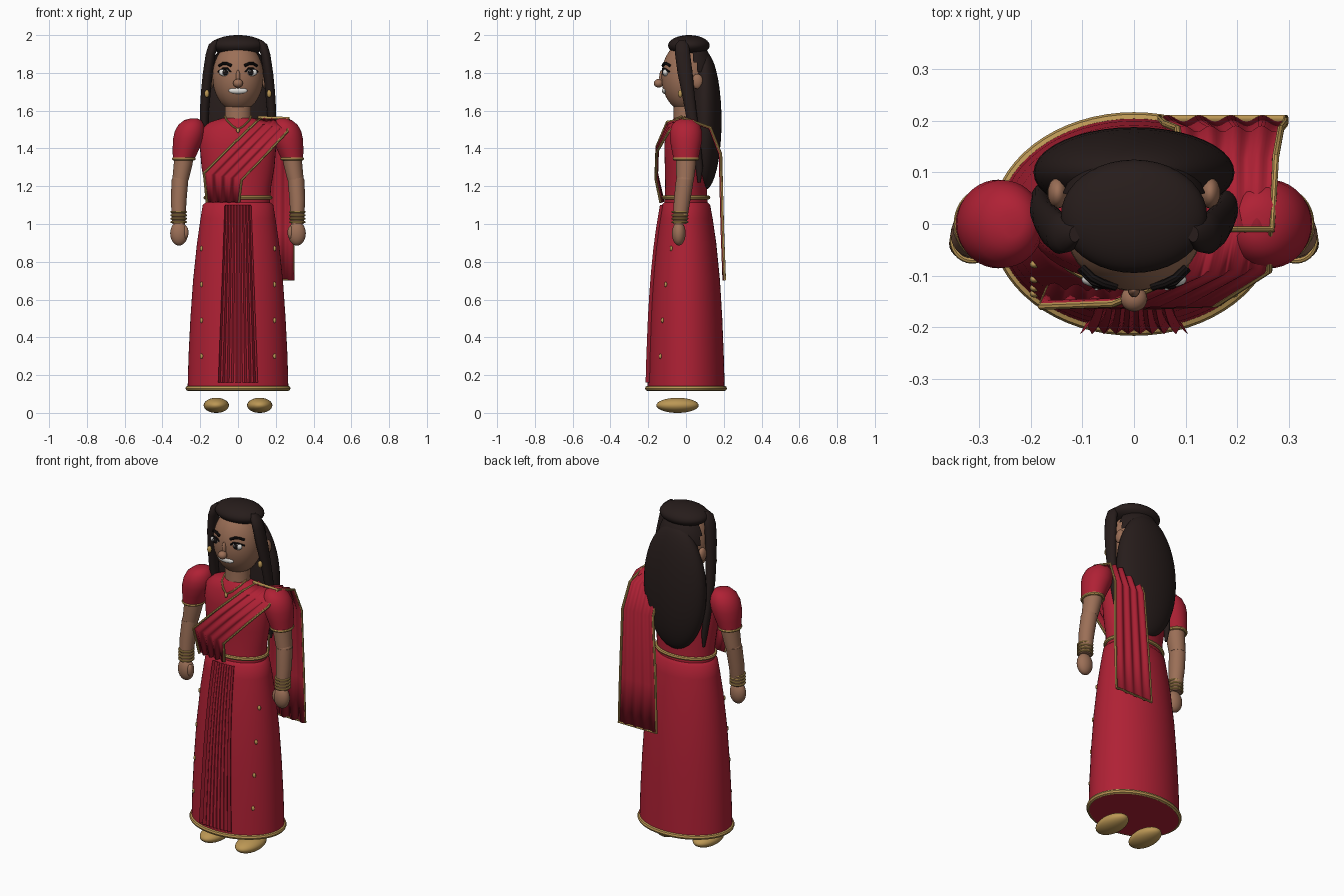
import bpy, bmesh, math, random
from mathutils import Vector

random.seed(4)
if "Cube" in bpy.data.objects:
    bpy.data.objects.remove(bpy.data.objects["Cube"], do_unlink=True)


def material(name, rgb):
    m = bpy.data.materials.new(name)
    m.use_nodes = True
    m.diffuse_color = (*rgb, 1)
    bsdf = next(n for n in m.node_tree.nodes if n.type == 'BSDF_PRINCIPLED')
    bsdf.inputs["Base Color"].default_value = (*rgb, 1)
    return m


RED = material("crimson cloth", (0.43, 0.015, 0.035))
DEEP = material("deep red fold", (0.16, 0.006, 0.014))
GOLD = material("gold", (0.5, 0.31, 0.09))
SKIN = material("brown skin", (0.33, 0.16, 0.095))
HAIR = material("dark brown hair", (0.02, 0.012, 0.011))
WHITE = material("white", (0.75, 0.73, 0.7))
BLACK = material("black", (0.008, 0.006, 0.006))


def finish(ob, name, mats, angle=40):
    ob.name = name
    ob.data.materials.clear()
    for m in mats if isinstance(mats, list) else [mats]:
        ob.data.materials.append(m)
    bpy.ops.object.select_all(action='DESELECT')
    ob.select_set(True)
    bpy.context.view_layer.objects.active = ob
    bpy.ops.object.shade_smooth_by_angle(angle=math.radians(angle))
    return ob


def from_bmesh(bm, name, mats, angle=40):
    bmesh.ops.recalc_face_normals(bm, faces=bm.faces)
    me = bpy.data.meshes.new(name)
    bm.to_mesh(me)
    bm.free()
    ob = bpy.data.objects.new(name, me)
    bpy.context.collection.objects.link(ob)
    return finish(ob, name, mats, angle)


def ball(name, mat, centre, radii, seg=32, rot=(0, 0, 0)):
    bpy.ops.mesh.primitive_uv_sphere_add(segments=seg, ring_count=seg // 2, location=centre, rotation=rot)
    ob = bpy.context.object
    ob.scale = radii
    return finish(ob, name, mat)


def loft(name, mat, rings, seg=40):
    """Closed body through elliptical rings given as (x, y, z, rx, ry)."""
    bm = bmesh.new()
    loops = []
    for x, y, z, rx, ry in rings:
        loops.append([bm.verts.new((x + rx * math.cos(a), y + ry * math.sin(a), z))
                      for a in (math.tau * i / seg for i in range(seg))])
    for lo, hi in zip(loops, loops[1:]):
        for i in range(seg):
            j = (i + 1) % seg
            bm.faces.new((lo[i], lo[j], hi[j], hi[i]))
    bm.faces.new(loops[0])
    bm.faces.new(loops[-1])
    return from_bmesh(bm, name, mat)


def tube(name, mat, points, r, cyclic=False):
    cu = bpy.data.curves.new(name, 'CURVE')
    cu.dimensions = '3D'
    cu.bevel_depth, cu.bevel_resolution, cu.use_fill_caps = r, 2, True
    sp = cu.splines.new('POLY')
    sp.points.add(len(points) - 1)
    for p, co in zip(sp.points, points):
        p.co = (*co, 1)
    sp.use_cyclic_u = cyclic
    ob = bpy.data.objects.new(name, cu)
    bpy.context.collection.objects.link(ob)
    bpy.ops.object.select_all(action='DESELECT')
    ob.select_set(True)
    bpy.context.view_layer.objects.active = ob
    bpy.ops.object.convert(target='MESH')
    return finish(bpy.context.object, name, mat)


def hoop(name, centre, rx, ry, r, seg=40):
    x, y, z = centre
    pts = [(x + rx * math.cos(math.tau * i / seg), y + ry * math.sin(math.tau * i / seg), z) for i in range(seg)]
    return tube(name, GOLD, pts, r, True)


def drape(name, inner, outer, close):
    """Pleated cloth strip between two edge paths, with a gold border."""
    bm = bmesh.new()
    cols, rows = 32, []
    for a, b in zip(inner, outer):
        row = []
        for i in range(cols + 1):
            t = i / cols
            fold = 0.006 * math.sin(t * math.tau * 4)
            row.append(bm.verts.new(Vector(a).lerp(Vector(b), t) + Vector((0, fold, fold / 2))))
        rows.append(row)
    for lo, hi in zip(rows, rows[1:]):
        for i in range(cols):
            bm.faces.new((lo[i], lo[i + 1], hi[i + 1], hi[i]))
    ob = from_bmesh(bm, name, RED, 60)
    ob.modifiers.new("thickness", 'SOLIDIFY').thickness = 0.006
    tube(name + "_border", GOLD, inner + outer[::-1], 0.007, close)


# Skirt
SKIRT = [(0.12, .267, .205), (0.3, .262, .2), (0.5, .252, .192), (0.7, .238, .18),
         (0.9, .217, .16), (1.03, .198, .141), (1.1, .187, .128), (1.115, .17, .115)]


def skirt_radii(z):
    for (z0, a0, b0), (z1, a1, b1) in zip(SKIRT, SKIRT[1:]):
        if z <= z1:
            t = (z - z0) / (z1 - z0)
            return a0 + t * (a1 - a0), b0 + t * (b1 - b0)


def skirt_front(x, z):
    rx, ry = skirt_radii(z)
    return -ry * math.sqrt(1 - (x / rx) ** 2)


loft("skirt", RED, [(0, 0, z, rx, ry) for z, rx, ry in SKIRT], 64)
hoop("skirt_hem", (0, 0, 0.13), .264, .203, .014, 64)
hoop("waist_belt", (0, 0, 1.14), .172, .118, .011)

# Underside of the skirt with a sunburst of wedges
bm = bmesh.new()
bmesh.ops.create_circle(bm, cap_ends=True, cap_tris=True, segments=48, radius=1)
for v in bm.verts:
    v.co = (v.co.x * .264, v.co.y * .203, 0.117)
for f in bm.faces:
    f.material_index = random.randint(0, 1)
from_bmesh(bm, "skirt_underside", [RED, GOLD])

# Front pleats
bm = bmesh.new()
folds, rows = 9, []
for k in range(9):
    z = 0.16 + 0.94 * k / 8
    half = 0.105 - 0.035 * k / 8
    row = []
    for i in range(2 * folds + 1):
        x = half * (i / folds - 1)
        y = skirt_front(x, z) - 0.002 if i % 2 else -skirt_radii(z)[1] - 0.01
        row.append(bm.verts.new((x, y, z)))
    rows.append(row)
for lo, hi in zip(rows, rows[1:]):
    for i in range(2 * folds):
        bm.faces.new((lo[i], lo[i + 1], hi[i + 1], hi[i])).material_index = i % 2
from_bmesh(bm, "front_pleats", [RED, DEEP], 20)

# Torso and neck
loft("blouse", RED, [(0, 0, 1.1, .168, .115), (0, 0, 1.2, .176, .11), (0, 0, 1.3, .193, .112),
                     (0, 0, 1.42, .203, .115), (0, 0, 1.5, .195, .1), (0, 0, 1.54, .15, .08),
                     (0, 0, 1.56, .085, .065)])
loft("neck", SKIN, [(0, 0, 1.52, .075, .07), (0, 0, 1.57, .07, .065), (0, 0, 1.68, .07, .065)])
tube("necklace", GOLD, [(-.07, -.02, 1.57), (-.06, -.065, 1.55), (-.03, -.095, 1.52), (0, -.108, 1.5),
                        (.03, -.095, 1.52), (.06, -.065, 1.55), (.07, -.02, 1.57)], .005)
ball("pendant", GOLD, (0, -.112, 1.495), (.01, .007, .013), 12)

# Draped sash, front and back
drape("front_sash",
      [(-.165, -.125, 1.115), (-.18, -.16, 1.27), (-.04, -.155, 1.41), (.095, -.1, 1.54), (.12, -.01, 1.557)],
      [(.005, -.135, 1.115), (.02, -.16, 1.235), (.16, -.155, 1.38), (.262, -.09, 1.49), (.265, -.01, 1.557)], False)
drape("back_sash",
      [(.11, -.01, 1.565), (.09, .13, 1.51), (.085, .185, 1.37), (.06, .195, .97), (.05, .205, .705)],
      [(.268, -.01, 1.56), (.275, .13, 1.51), (.285, .185, 1.37), (.293, .195, .97), (.295, .205, .705)], True)

# Head, face and hair
ball("head", SKIN, (0, 0, 1.78), (.135, .13, .185), 40)
ball("nose_tip", SKIN, (0, -.145, 1.745), (.026, .025, .023), 20)
ball("nose_bridge", SKIN, (0, -.128, 1.775), (.012, .014, .04), 16)
ball("mouth", WHITE, (0, -.113, 1.706), (.05, .014, .017), 24)
ball("hair_crown", HAIR, (0, .015, 1.945), (.142, .11, .055), 40)
ball("back_hair", HAIR, (0, .1, 1.545), (.195, .088, .365), 40)

# Hair shell around the rear of the skull
bm = bmesh.new()
bmesh.ops.create_uvsphere(bm, u_segments=40, v_segments=24, radius=1)
for v in bm.verts:
    v.co = (v.co.x * .147, .02 + v.co.y * .13, 1.78 + v.co.z * .195)
hidden = []
for f in bm.faces:
    c = f.calc_center_median()
    if c.z < 1.91 and c.y < .03 + max(0, 1.88 - c.z) * .55:
        hidden.append(f)
bmesh.ops.delete(bm, geom=hidden, context='FACES')
from_bmesh(bm, "skull_hair", HAIR)

for s, side in ((1, "left"), (-1, "right")):
    # Face details
    ball(side + "_eye", WHITE, (s * .07, -.108, 1.803), (.032, .015, .021), 20)
    ball(side + "_iris", BLACK, (s * .068, -.119, 1.803), (.016, .008, .016), 16)
    ball(side + "_eye_glint", WHITE, (s * .068 - .005, -.127, 1.809), (.004, .002, .004), 8)
    tube(side + "_lashes", BLACK, [(s * .036, -.121, 1.805), (s * .055, -.122, 1.823), (s * .08, -.115, 1.823),
                                   (s * .106, -.088, 1.806)], .005)
    tube(side + "_eyebrow", BLACK, [(s * .035, -.122, 1.838), (s * .06, -.115, 1.85), (s * .08, -.105, 1.85),
                                    (s * .1, -.085, 1.838)], .008)
    ball(side + "_ear", SKIN, (s * .148, .06, 1.755), (.02, .03, .04), 20)
    ball(side + "_earring", GOLD, (s * .165, -.03, 1.69), (.013, .012, .02), 16)
    # Long front lock of hair
    loft(side + "_hair_lock", HAIR,
         [(s * x, y, z, rx, ry) for x, y, z, rx, ry in (
             (.115, -.02, 1.975, .01, .015), (.13, -.02, 1.95, .025, .035), (.145, -.018, 1.9, .026, .04),
             (.16, -.005, 1.8, .026, .04), (.17, .01, 1.7, .026, .034), (.178, .025, 1.6, .024, .03),
             (.18, .05, 1.45, .02, .026), (.17, .07, 1.3, .016, .02), (.165, .07, 1.22, .006, .008))], 20)
    # Sleeve
    loft(side + "_sleeve", RED,
         [(s * x, 0, z, rx, ry) for x, z, rx, ry in (
             (.235, 1.558, .02, .025), (.24, 1.55, .045, .05), (.248, 1.525, .068, .074), (.255, 1.49, .08, .085),
             (.263, 1.45, .081, .086), (.275, 1.4, .071, .077), (.287, 1.345, .058, .066))])
    hoop(side + "_sleeve_trim", (s * .287, 0, 1.345), .054, .062, .009)
    # Arm and hand
    loft(side + "_upper_arm", SKIN, [(s * .283, 0, 1.4, .05, .055), (s * .29, 0, 1.32, .05, .053),
                                     (s * .305, -.005, 1.23, .043, .046)], 28)
    ball(side + "_elbow", SKIN, (s * .307, -.006, 1.23), (.043, .046, .043), 28)
    loft(side + "_forearm", SKIN, [(s * .307, -.006, 1.235, .044, .047), (s * .314, -.02, 1.13, .042, .044),
                                   (s * .314, -.034, 1.0, .034, .036)], 28)
    for k in range(4):
        hoop(side + "_bangle", (s * .314, -.032, 1.01 + .018 * k), .038, .039, .006, 28)
    ball(side + "_hand", SKIN, (s * .312, -.038, .95), (.047, .036, .064), 28)
    ball(side + "_thumb", SKIN, (s * .278, -.05, .955), (.016, .018, .035), 16)
    # Shoe
    ball(side + "_shoe", GOLD, (s * .115, -.045, .04), (.067, .112, .04), 32)
    # Gold studs down the skirt
    for k in range(4):
        z = .3 + .19 * k
        ball(side + "_skirt_stud", GOLD, (s * .193, skirt_front(.193, z), z), (.01, .008, .014), 10)
